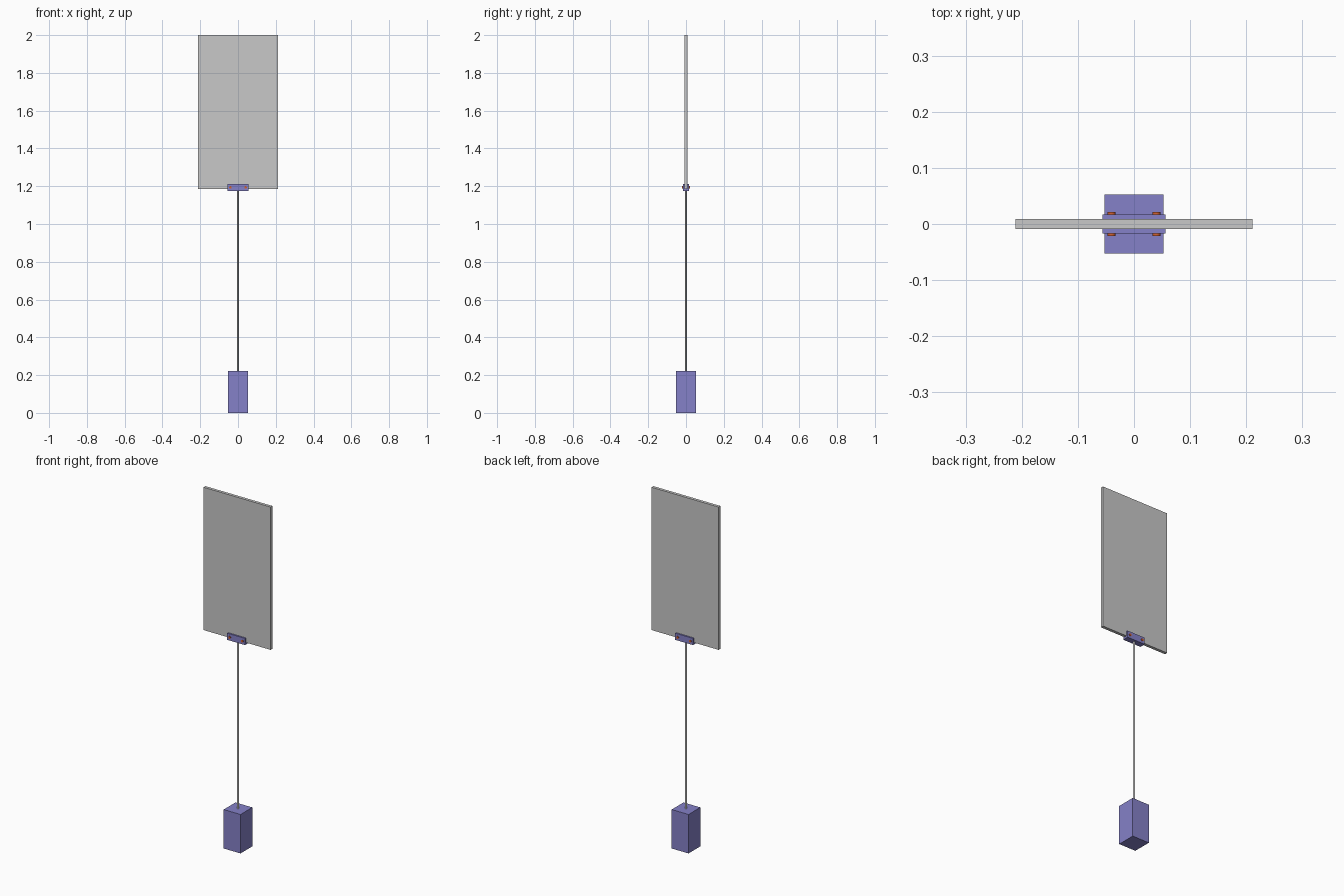
import bpy, math

if "Cube" in bpy.data.objects:
    bpy.data.objects.remove(bpy.data.objects["Cube"])


def material(name, rgb):
    m = bpy.data.materials.new(name)
    m.diffuse_color = (*rgb, 1)
    m.use_nodes = True
    m.node_tree.nodes["Principled BSDF"].inputs["Base Color"].default_value = m.diffuse_color
    return m


GREY = material("light grey", (0.58, 0.58, 0.58))
BLUE = material("violet blue", (0.235, 0.22, 0.578))
ORANGE = material("burnt orange", (0.65, 0.12, 0.03))


def mesh_object(name, verts, faces, mat):
    me = bpy.data.meshes.new(name)
    me.from_pydata(verts, [], faces)
    me.materials.append(mat)
    ob = bpy.data.objects.new(name, me)
    bpy.context.collection.objects.link(ob)
    return ob


def extrude_x(name, profile, half, mat):
    """Extrude a counter-clockwise (y, z) profile between -half and +half in x."""
    n = len(profile)
    verts = [(x, y, z) for x in (-half, half) for y, z in profile]
    faces = [tuple(reversed(range(n))), tuple(range(n, 2 * n))]
    faces += [(i, (i + 1) % n, n + (i + 1) % n, n + i) for i in range(n)]
    return mesh_object(name, verts, faces, mat)


def box(name, half_x, half_y, z0, z1, mat):
    return extrude_x(name, [(-half_y, z0), (half_y, z0), (half_y, z1), (-half_y, z1)],
                     half_x, mat)


def cylinder(name, radius, depth, loc, rot, sides, mat):
    bpy.ops.mesh.primitive_cylinder_add(vertices=sides, radius=radius, depth=depth,
                                        location=loc, rotation=rot)
    ob = bpy.context.object
    ob.name = name
    ob.data.materials.append(mat)
    bpy.ops.object.shade_smooth_by_angle()
    return ob


# weighted base, thin pole and sign panel
box("base_block", 0.053, 0.053, 0, 0.222, BLUE)
cylinder("pole", 0.0052, 0.98, (0, 0, 0.69), (0, 0, 0), 24, GREY)
box("sign_panel", 0.2115, 0.0085, 1.186, 2.0, GREY)

# U-shaped clip gripping the panel's lower edge
o, i = 0.0172, 0.0086
extrude_x("panel_clip", [(-o, 1.175), (o, 1.175), (o, 1.213), (i, 1.213),
                         (i, 1.185), (-i, 1.185), (-i, 1.213), (-o, 1.213)], 0.0563, BLUE)

# four bolt heads, two on each side
for side in (-1, 1):
    for x in (-0.04, 0.04):
        cylinder("clip_bolt", 0.007, 0.006, (x, side * 0.0185, 1.194),
                 (math.pi / 2, 0, 0), 16, ORANGE)
